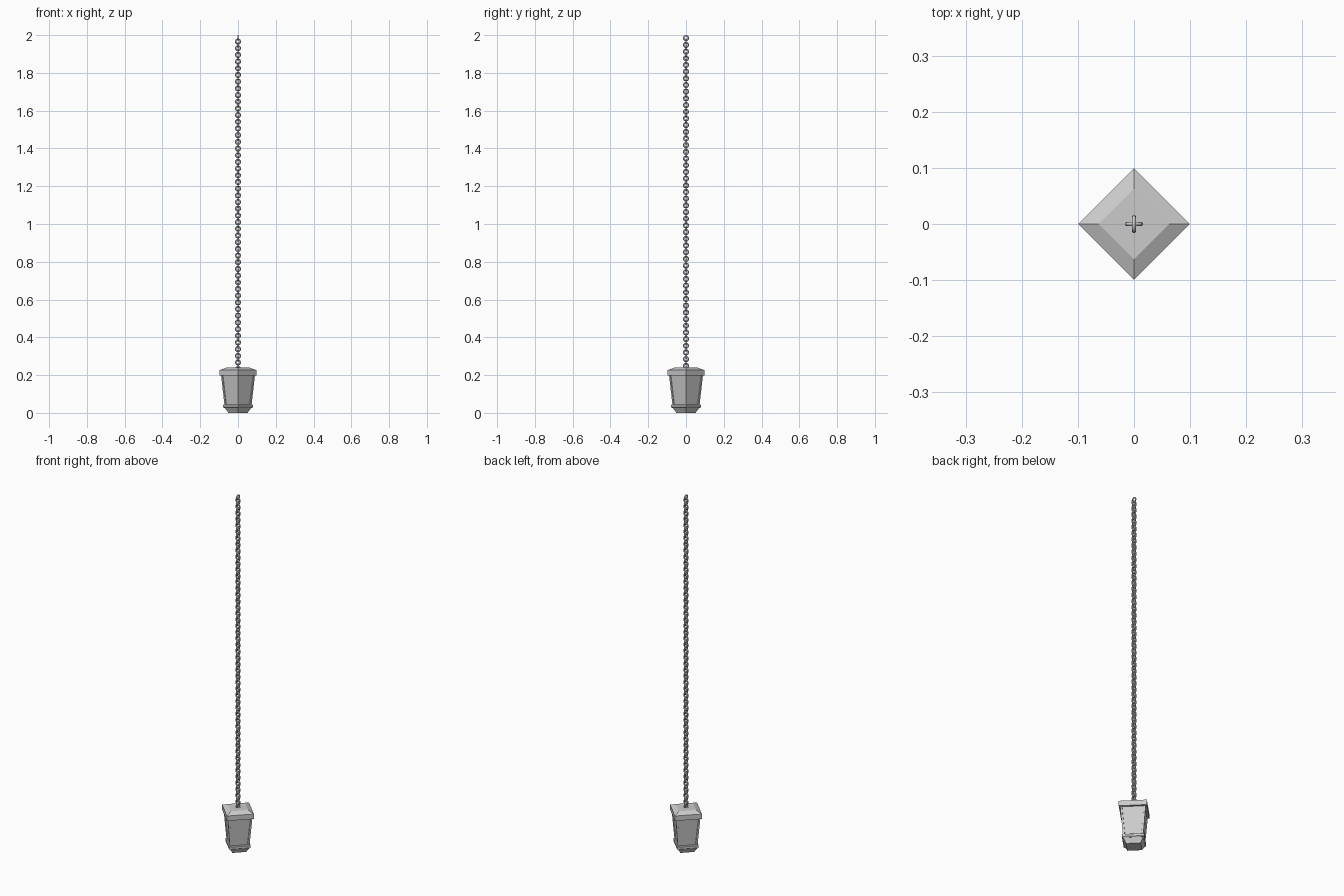
import bpy, bmesh
from math import pi, cos, sin

cube = bpy.data.objects.get("Cube")
if cube:
    bpy.data.objects.remove(cube)


def finish(name, bm):
    bmesh.ops.recalc_face_normals(bm, faces=bm.faces[:])
    mesh = bpy.data.meshes.new(name)
    bm.to_mesh(mesh)
    bm.free()
    obj = bpy.data.objects.new(name, mesh)
    bpy.context.collection.objects.link(obj)
    return obj


def square_loft(name, profile, panel=None):
    """Stack squares given as (corner radius, height), corners on the axes."""
    bm = bmesh.new()
    rings = [[bm.verts.new((r * cos(k * pi / 2), r * sin(k * pi / 2), z))
              for k in range(4)] for r, z in profile]
    sides = []
    for low, high in zip(rings, rings[1:]):
        for k in range(4):
            n = (k + 1) % 4
            sides.append(bm.faces.new((low[k], low[n], high[n], high[k])))
    bm.faces.new(rings[0][::-1])
    bm.faces.new(rings[-1])
    bm.normal_update()
    if panel:
        # Framed panel: a flat inset, then a step straight inwards
        margin, depth = panel
        bmesh.ops.inset_individual(bm, faces=sides, thickness=margin)
        bmesh.ops.inset_individual(bm, faces=sides, thickness=0.001, depth=-depth)
    return finish(name, bm)


# Lantern
square_loft("lantern_foot", [(0.052, 0), (0.056, 0.008), (0.074, 0.03)])
square_loft("lower_band", [(0.072, 0.026), (0.079, 0.03), (0.079, 0.042), (0.074, 0.045)])
square_loft("lantern_body", [(0.071, 0.034), (0.091, 0.21)], panel=(0.013, 0.005))
square_loft("lantern_roof", [(0.099, 0.198), (0.099, 0.226), (0.063, 0.239)])

# Chain of round links, each turned a quarter from the last
RING, WIRE, PITCH = 0.0125, 0.0038, 0.0177
SEGMENTS, SIDES = 12, 8
bm = bmesh.new()
for i in range(100):
    centre = 2 - RING - WIRE - i * PITCH
    grid = []
    for s in range(SEGMENTS):
        a = 2 * pi * s / SEGMENTS
        row = []
        for t in range(SIDES):
            b = 2 * pi * t / SIDES
            reach = RING + WIRE * cos(b)
            u, v, w = reach * sin(a), WIRE * sin(b), reach * cos(a)
            x, y = (u, v) if i % 2 else (v, u)
            row.append(bm.verts.new((x, y, centre + w)))
        grid.append(row)
    for s in range(SEGMENTS):
        here, after = grid[s], grid[(s + 1) % SEGMENTS]
        for t in range(SIDES):
            n = (t + 1) % SIDES
            bm.faces.new((here[t], after[t], after[n], here[n]))
chain = finish("chain", bm)
chain.data.shade_smooth()
